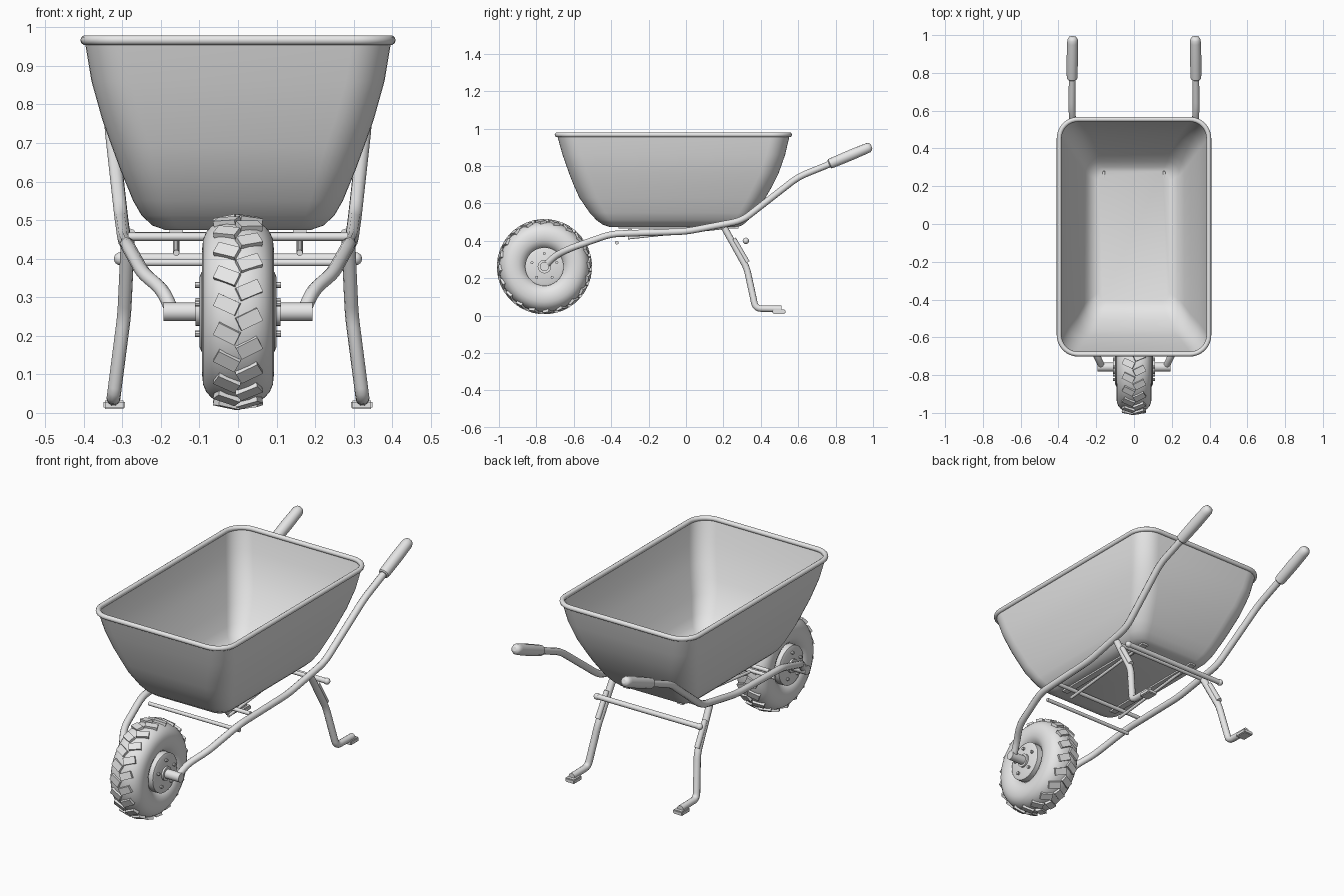
import bpy, bmesh
from math import pi, sin, cos, radians, copysign
from mathutils import Vector, Matrix

if "Cube" in bpy.data.objects:
    bpy.data.objects.remove(bpy.data.objects["Cube"])

grey = bpy.data.materials.new("light_grey")
grey.use_nodes = True
grey.diffuse_color = (0.8, 0.8, 0.8, 1)
grey.node_tree.nodes["Principled BSDF"].inputs["Base Color"].default_value = (0.8, 0.8, 0.8, 1)


def finish(ob, angle=40):
    """Bake modifiers or curves to a mesh and smooth it."""
    bpy.ops.object.select_all(action='DESELECT')
    ob.select_set(True)
    bpy.context.view_layer.objects.active = ob
    bpy.ops.object.convert(target='MESH')
    bpy.ops.object.shade_smooth_by_angle(angle=radians(angle))
    return ob


def add(name, data):
    ob = bpy.data.objects.new(name, data)
    bpy.context.collection.objects.link(ob)
    data.materials.append(grey)
    return ob


def from_bmesh(name, bm, thickness=0):
    bmesh.ops.recalc_face_normals(bm, faces=bm.faces[:])
    me = bpy.data.meshes.new(name)
    bm.to_mesh(me)
    bm.free()
    ob = add(name, me)
    if thickness:
        mod = ob.modifiers.new("wall", 'SOLIDIFY')
        mod.thickness = thickness
        mod.offset = -1
    return finish(ob)


def round_corners(path, size):
    """Replace each inner corner with a short arc."""
    pts = [Vector(p) for p in path]
    out = [pts[0]]
    for a, b, c in zip(pts, pts[1:], pts[2:]):
        p = b + (a - b).normalized() * min(size, (a - b).length * 0.45)
        q = b + (c - b).normalized() * min(size, (c - b).length * 0.45)
        for i in range(5):
            t = i / 4
            out.append(p * (1 - t) ** 2 + b * 2 * t * (1 - t) + q * t * t)
    return out + [pts[-1]]


def tube(name, path, radius, bend=0.05, scales=None, cyclic=False):
    pts = path if scales or cyclic else round_corners(path, bend)
    cu = bpy.data.curves.new(name, 'CURVE')
    cu.dimensions = '3D'
    cu.bevel_depth = radius
    cu.bevel_resolution = 3
    cu.use_fill_caps = True
    sp = cu.splines.new('POLY')
    sp.points.add(len(pts) - 1)
    sp.use_cyclic_u = cyclic
    for i, p in enumerate(pts):
        sp.points[i].co = (*p, 1)
        sp.points[i].radius = scales[i] if scales else 1
    return finish(add(name, cu))


def box(bm, matrix):
    bmesh.ops.create_cube(bm, size=1, matrix=matrix)


def place(x, y, z, sx, sy, sz):
    return Matrix.Translation((x, y, z)) @ Matrix.Diagonal((sx, sy, sz, 1))


def rounded_rect(hx, y0, y1, r, z, n=8):
    corners = ((hx - r, y1 - r), (r - hx, y1 - r), (r - hx, y0 + r), (hx - r, y0 + r))
    return [Vector((cx + r * cos(a), cy + r * sin(a), z))
            for k, (cx, cy) in enumerate(corners)
            for a in [(k + i / n) * pi / 2 for i in range(n + 1)]]


# Tray: stacked rounded rectangles (half width, front, back, corner, height)
levels = [(0.19, -0.41, 0.28, 0.05, 0.475), (0.222, -0.445, 0.305, 0.06, 0.486),
          (0.25, -0.48, 0.335, 0.075, 0.512), (0.272, -0.515, 0.37, 0.085, 0.55),
          (0.305, -0.57, 0.425, 0.095, 0.63), (0.327, -0.597, 0.46, 0.1, 0.69),
          (0.352, -0.625, 0.495, 0.1, 0.76), (0.38, -0.66, 0.53, 0.1, 0.86),
          (0.398, -0.69, 0.555, 0.1, 0.967)]
bm = bmesh.new()
rings = [[bm.verts.new(p) for p in rounded_rect(*lv)] for lv in levels]
bm.faces.new(rings[0])
for low, high in zip(rings, rings[1:]):
    for i in range(len(low)):
        j = (i + 1) % len(low)
        bm.faces.new((low[i], low[j], high[j], high[i]))
from_bmesh("tray", bm, 0.007)
tube("tray_rim", rounded_rect(0.396, -0.689, 0.554, 0.1, 0.967), 0.013, cyclic=True)


def lathe_x(name, profile, centre, steps=48, closed=False):
    """Spin an (x, radius) profile about a sideways axle."""
    bm = bmesh.new()
    verts = [bm.verts.new((x, 0, r)) for x, r in profile]
    pairs = list(zip(verts, verts[1:])) + ([(verts[-1], verts[0])] if closed else [])
    edges = [bm.edges.new(p) for p in pairs]
    bmesh.ops.spin(bm, geom=verts + edges, cent=(0, 0, 0), axis=(1, 0, 0),
                   angle=2 * pi, steps=steps, use_merge=True)
    bmesh.ops.remove_doubles(bm, verts=bm.verts[:], dist=0.0001)
    ob = from_bmesh(name, bm)
    ob.location = centre
    return ob


# Wheel
axle = Vector((0, -0.757, 0.262))


def squash(v):
    return copysign(abs(v) ** 0.85, v)


section = [(0.093 * squash(cos(a)), 0.165 + 0.077 * squash(sin(a)))
           for a in [2 * pi * i / 24 for i in range(24)]]
lathe_x("tyre", section, axle, 64, True)

bm = bmesh.new()
lugs = 20
for side in (-1, 1):
    for i in range(lugs):
        angle = 2 * pi * (i + 0.25 * side) / lugs
        box(bm, Matrix.Translation(axle) @ Matrix.Rotation(angle, 4, 'X')
            @ Matrix.Translation((side * 0.028, 0, 0.238))
            @ Matrix.Rotation(side * radians(10), 4, 'Y')
            @ Matrix.Rotation(side * radians(25), 4, 'Z')
            @ Matrix.Diagonal((0.062, 0.036, 0.022, 1)))
from_bmesh("tyre_treads", bm)

hub = [(-0.1, 0), (-0.1, 0.09), (-0.095, 0.103), (-0.07, 0.103),
       (0.07, 0.103), (0.095, 0.103), (0.1, 0.09), (0.1, 0)]
lathe_x("wheel_hub", hub, axle)
lathe_x("axle", [(-0.193, 0), (-0.193, 0.024), (0.193, 0.024), (0.193, 0)], axle, 24)
lathe_x("hub_collar", [(-0.11, 0), (-0.11, 0.036), (0.11, 0.036), (0.11, 0)], axle, 24)

bm = bmesh.new()
for i in range(5):
    a = 2 * pi * i / 5 + pi / 2
    for side in (-1, 1):
        pos = axle + Vector((side * 0.103, 0.07 * cos(a), 0.07 * sin(a)))
        bmesh.ops.create_cone(bm, cap_ends=True, segments=8, radius1=0.008, radius2=0.008,
                              depth=0.016, matrix=Matrix.Translation(pos) @ Matrix.Rotation(pi / 2, 4, 'Y'))
from_bmesh("hub_bolts", bm)

# Frame, grips and legs on each side
for s, side in ((1, "left"), (-1, "right")):
    def m(*pts):
        return [Vector((s * x, y, z)) for x, y, z in pts]

    tube(side + "_frame_tube", m((0.17, -0.757, 0.262), (0.195, -0.7, 0.32), (0.245, -0.62, 0.36),
                                 (0.288, -0.4, 0.437), (0.295, 0, 0.45), (0.303, 0.3, 0.508),
                                 (0.329, 0.6, 0.742), (0.327, 0.78, 0.815), (0.325, 0.95, 0.886)), 0.018)
    start, end = m((0.328, 0.765, 0.81), (0.325, 0.992, 0.905))
    tube(side + "_grip", [start.lerp(end, t) for t in (0, 0.02, 0.1, 0.5, 0.85, 0.93, 0.98, 1)],
         0.03, scales=(0.7, 0.92, 0.95, 1, 0.95, 0.92, 0.7, 0.35))
    tube(side + "_leg", m((0.285, 0.205, 0.47), (0.295, 0.325, 0.255), (0.323, 0.372, 0.038),
                          (0.323, 0.51, 0.036)), 0.018, 0.03)
    tube(side + "_leg_gusset", m((0.292, 0.255, 0.41), (0.295, 0.328, 0.285)), 0.014)
    bm = bmesh.new()
    box(bm, place(s * 0.321, 0.497, 0.021, 0.056, 0.068, 0.022))
    bmesh.ops.bevel(bm, geom=bm.edges[:], offset=0.004, segments=2, affect='EDGES')
    from_bmesh(side + "_foot_pad", bm)

    # Tray support rail and mounting strip
    tube(side + "_support_rail", m((0.16, -0.31, 0.415), (0.16, 0.28, 0.478)), 0.008)
    bm = bmesh.new()
    box(bm, place(s * 0.16, -0.04, 0.471, 0.035, 0.64, 0.009))
    from_bmesh(side + "_mounting_strip", bm)

# Cross bars
for name, y, z, half, r in (("front_brace", -0.37, 0.39, 0.27, 0.01),
                            ("rear_brace", 0.32, 0.4, 0.305, 0.014),
                            ("front_cross_bar", -0.3, 0.457, 0.285, 0.011),
                            ("rear_cross_bar", 0.21, 0.459, 0.29, 0.011)):
    tube(name, [(-half, y, z), (half, y, z)], r)
bm = bmesh.new()
for x in (-0.305, 0.305):
    bmesh.ops.create_uvsphere(bm, u_segments=12, v_segments=8, radius=0.017,
                              matrix=Matrix.Translation((x, 0.32, 0.4)))
from_bmesh("rear_brace_ends", bm)
